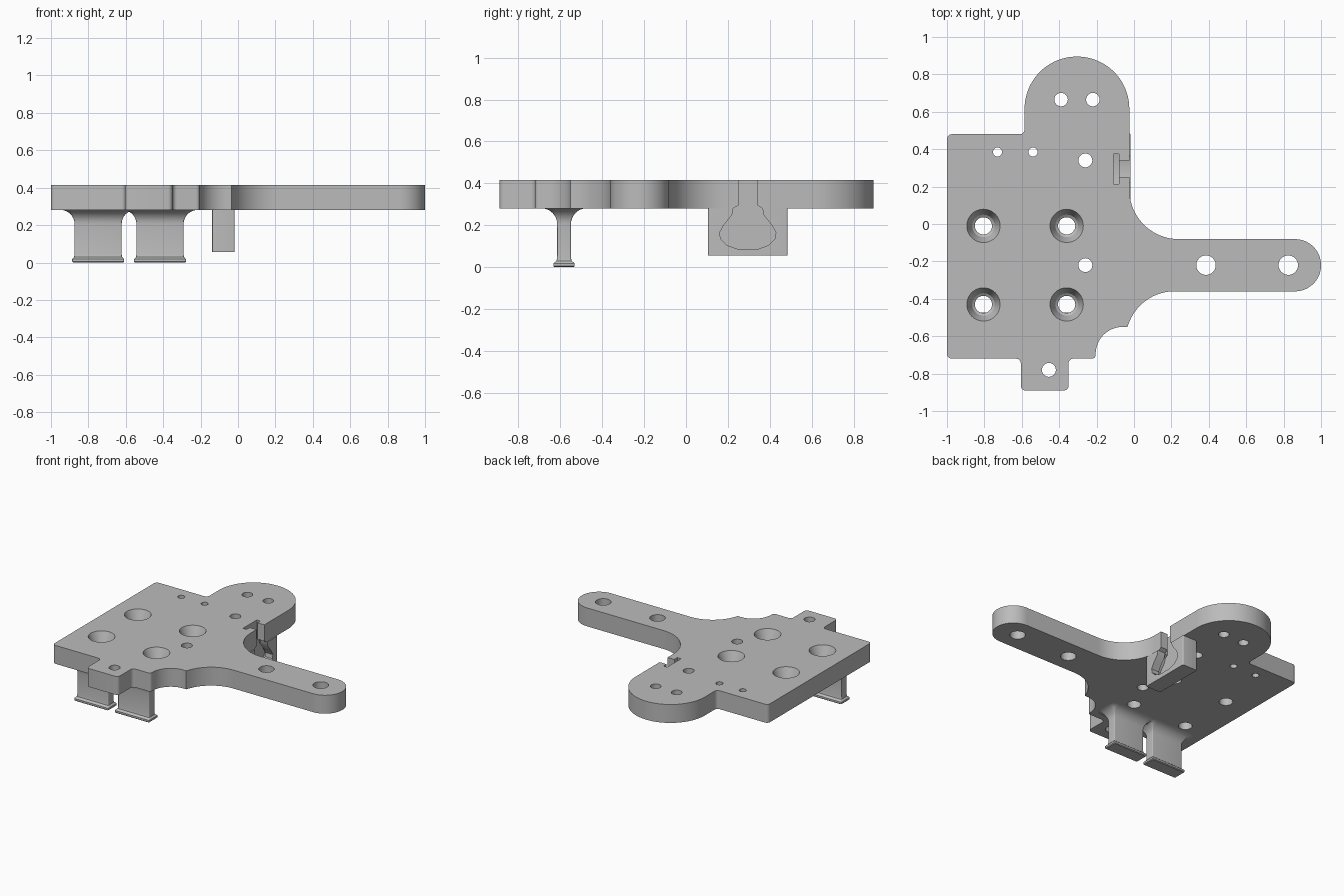
import bpy, bmesh, math
from mathutils import Vector

if "Cube" in bpy.data.objects:
    bpy.data.objects.remove(bpy.data.objects["Cube"], do_unlink=True)

grey = bpy.data.materials.new("plain_grey")
grey.use_nodes = True
grey.diffuse_color = (0.5, 0.5, 0.5, 1)
grey.node_tree.nodes["Principled BSDF"].inputs["Base Color"].default_value = (0.5, 0.5, 0.5, 1)

BOTTOM, TOP = 0.28, 0.415


def fillet(corners, steps=20):
    """Round each (x, y, radius) corner with a tangent arc."""
    out = []
    for i, (x, y, r) in enumerate(corners):
        p = Vector((x, y))
        if r == 0:
            out.append(p)
            continue
        a = (Vector(corners[i - 1][:2]) - p).normalized()
        b = (Vector(corners[(i + 1) % len(corners)][:2]) - p).normalized()
        half = a.angle(b) / 2
        centre = p + (a + b).normalized() * (r / math.sin(half))
        start = p + a * (r / math.tan(half)) - centre
        end = p + b * (r / math.tan(half)) - centre
        sweep = start.angle(end)
        n = steps if r > 0.1 else 5
        for k in range(n + 1):
            t = k / n
            out.append(centre + (start * math.sin((1 - t) * sweep)
                                 + end * math.sin(t * sweep)) / math.sin(sweep))
    return out


def loft(name, rings):
    """Skin a stack of equal-length closed rings and cap the ends."""
    bm = bmesh.new()
    rows = [[bm.verts.new(p) for p in ring] for ring in rings]
    n = len(rows[0])
    for low, high in zip(rows, rows[1:]):
        for i in range(n):
            j = (i + 1) % n
            bm.faces.new((low[i], low[j], high[j], high[i]))
    bm.faces.new(rows[0][::-1])
    bm.faces.new(rows[-1])
    bmesh.ops.recalc_face_normals(bm, faces=bm.faces)
    mesh = bpy.data.meshes.new(name)
    bm.to_mesh(mesh)
    bm.free()
    mesh.materials.append(grey)
    obj = bpy.data.objects.new(name, mesh)
    bpy.context.collection.objects.link(obj)
    return obj


def slab(name, outline, z0, z1):
    return loft(name, [[(p[0], p[1], z) for p in outline] for z in (z0, z1)])


def lathe(name, x, y, profile, n=40):
    ring = [(math.cos(k * math.tau / n), math.sin(k * math.tau / n)) for k in range(n)]
    return loft(name, [[(x + r * c, y + r * s, z) for c, s in ring] for r, z in profile])


def rounded_box(x, y, w, d, r):
    return fillet([(x - w, y - d, r), (x + w, y - d, r), (x + w, y + d, r), (x - w, y + d, r)])


def cut(target, cutters):
    for c in cutters:
        mod = target.modifiers.new("cut", "BOOLEAN")
        mod.operation = "DIFFERENCE"
        mod.solver = "EXACT"
        mod.object = c
    bpy.context.view_layer.update()
    graph = bpy.context.evaluated_depsgraph_get()
    mesh = bpy.data.meshes.new_from_object(target.evaluated_get(graph))
    target.modifiers.clear()
    target.data = mesh


# Main plate with round lobe, side arm and front tab
s = 0.025
outline = fillet([
    (-1, -0.72, s), (-0.605, -0.72, s), (-0.605, -0.89, s), (-0.35, -0.89, s),
    (-0.35, -0.72, s), (-0.205, -0.72, 0.02), (-0.205, -0.55, 0.145), (-0.035, -0.55, 0),
    (0.036, -0.36, 0.26), (1, -0.36, 0.139), (1, -0.081, 0.139),
    (-0.025, -0.081, 0.265), (-0.025, 0.895, 0.279), (-0.585, 0.895, 0.279),
    (-0.585, 0.48, s), (-1, 0.48, s)])
plate = slab("mounting_plate", outline, BOTTOM, TOP)

# Through holes
cutters = []
holes = [(-0.39, 0.665, 0.036), (-0.22, 0.665, 0.036), (-0.26, 0.34, 0.037),
         (-0.73, 0.385, 0.024), (-0.54, 0.385, 0.024), (-0.26, -0.22, 0.037),
         (-0.455, -0.78, 0.037), (0.385, -0.22, 0.052), (0.825, -0.22, 0.052)]
for x, y, r in holes:
    cutters.append(lathe("hole_cutter", x, y, [(r, 0.2), (r, 0.5)]))

# Countersunk screw holes
for x in (-0.805, -0.36):
    for y in (-0.01, -0.43):
        cutters.append(lathe("countersink_cutter", x, y, [
            (0.046, 0.2), (0.046, 0.335), (0.06, 0.345), (0.089, TOP), (0.089, 0.5)]))

# Keyhole pocket: a narrow mouth with a wider undercut behind it
MID = 0.295
half = [(0.045, 0.5), (0.045, 0.295), (0.07, 0.28), (0.075, 0.25), (0.115, 0.2),
        (0.134, 0.165), (0.13, 0.135), (0.1, 0.105), (0.05, 0.087)]


def pocket(name, grow, x0, x1):
    side = [(w + grow, z - 0.4 * grow) for w, z in half]
    ring = [(MID - w, z) for w, z in side] + [(MID + w, z) for w, z in reversed(side)]
    return loft(name, [[(x, y, z) for y, z in ring] for x in (x0, x1)])


pockets = [pocket("mouth_cutter", 0, -0.085, 0.1),
           pocket("undercut_cutter", 0.035, -0.11, -0.08)]

socket = slab("keyhole_socket", rounded_box(-0.078, MID, 0.06, 0.19, 0.008), 0.055, BOTTOM)
cut(plate, cutters + pockets)
cut(socket, pockets)
for c in cutters + pockets:
    bpy.data.objects.remove(c, do_unlink=True)

# Two hanging feet: flanged base, thin web and a flared root
parts = [plate, socket]
for name, x in (("left_foot", -0.417), ("right_foot", -0.748)):
    y = -0.582
    stack = [(0.134, 0.046, 0), (0.139, 0.051, 0.005), (0.139, 0.051, 0.018),
             (0.128, 0.036, 0.03), (0.126, 0.033, 0.045)]
    for k in range(9):
        a = k / 8 * math.pi / 2
        g = 0.075 * (1 - math.cos(a))
        stack.append((0.126 + g, 0.033 + g, 0.206 + 0.075 * math.sin(a)))
    parts.append(loft(name, [[(p.x, p.y, z) for p in rounded_box(x, y, w, d, 0.006 + max(0, w - 0.14))]
                             for w, d, z in stack]))

# Smooth curved walls, keep hard edges
bpy.ops.object.select_all(action="DESELECT")
for obj in parts:
    obj.select_set(True)
bpy.context.view_layer.objects.active = plate
bpy.ops.object.shade_smooth_by_angle(angle=math.radians(30))
